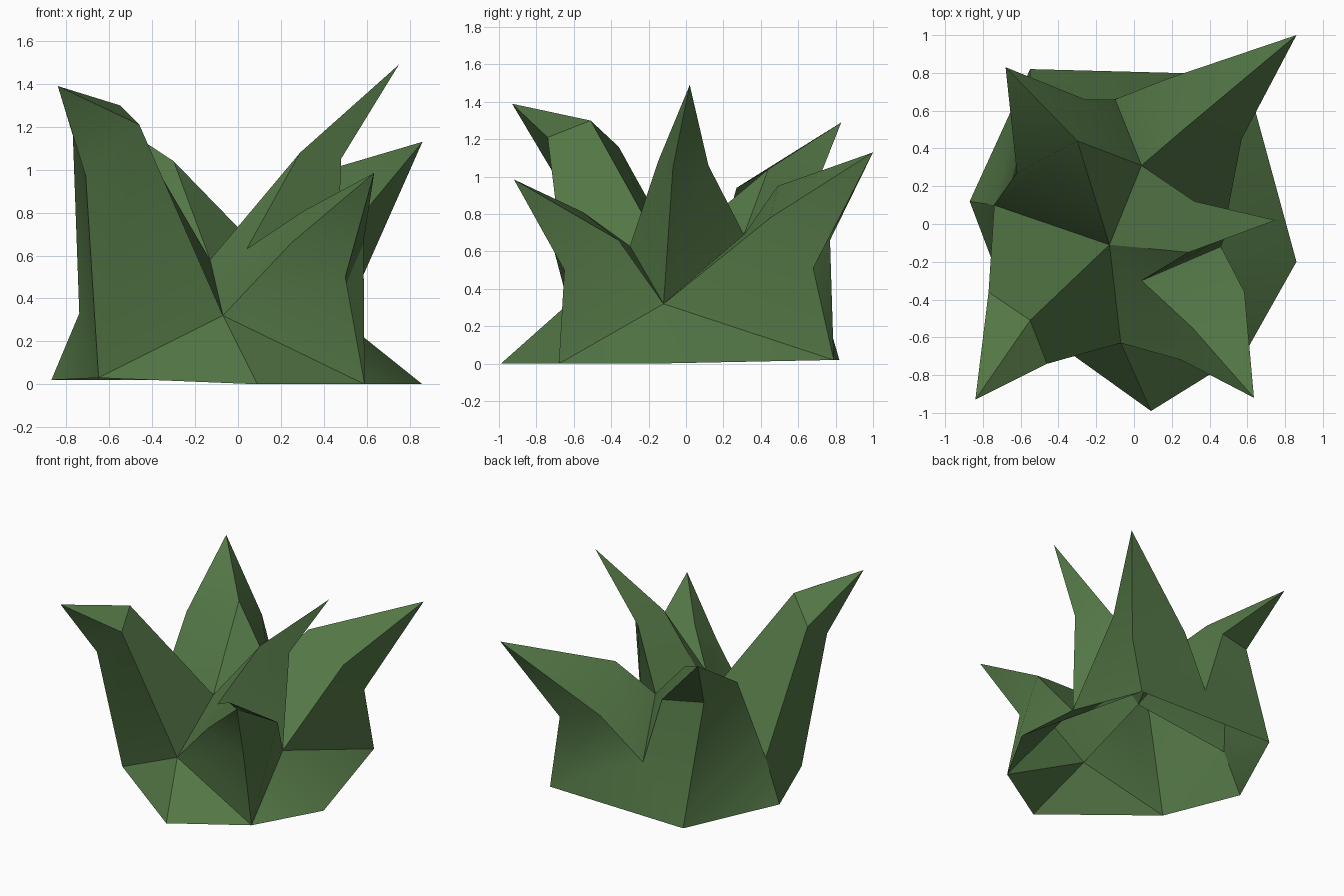
import bpy, bmesh, math

if "Cube" in bpy.data.objects:
    bpy.data.objects.remove(bpy.data.objects["Cube"])

# One flat green
green = bpy.data.materials.new("grass green")
green.diffuse_color = (0.088, 0.185, 0.062, 1)
green.use_nodes = True
green.node_tree.nodes["Principled BSDF"].inputs["Base Color"].default_value = green.diffuse_color

bm = bmesh.new()
V = lambda x, y, z: bm.verts.new((x, y, z))

# Ground outline (open underneath), counter-clockwise from the front
front, right_front, right = V(.09, -.99, 0), V(.59, -.68, 0), V(.86, -.20, 0)
right_back, left_back = V(.59, .79, .02), V(-.55, .82, .02)
left, left_front = V(-.87, .12, .02), V(-.65, -.46, .03)

# Notches between blades: four low ones on the outside, three in the crown
nf, nr, nb, nl = V(-.07, -.63, .32), V(.46, -.12, .32), V(-.10, .66, .34), V(-.74, .10, .33)
centre, mid_front, mid_back = V(-.13, -.11, .58), V(.04, -.30, .63), V(.04, .31, .69)


def blade(root, ring, tip):
    """Leaf blade: root loop -> bent middle ring -> pointed tip.
    A ring entry of None repeats the previous ring corner."""
    corners = []
    for co in ring:
        corners.append(V(*co) if co else corners[-1])
    top = V(*tip)
    n = len(root)
    for i in range(n):
        j = (i + 1) % n
        a, b = corners[i], corners[j]
        if a is b:
            bm.faces.new((root[i], root[j], a))
        else:
            bm.faces.new((root[i], root[j], b, a))
            bm.faces.new((a, b, top))


# Front left tall blade
blade((centre, nl, left_front, nf),
      ((-.55, -.51, 1.30), (-.77, -.36, 1.16), (-.71, -.68, .97), (-.46, -.74, 1.21)),
      (-.84, -.93, 1.39))
# Front right blade
blade((mid_front, nf, right_front, nr),
      ((.31, -.55, .81), (.25, -.72, .66), (.50, -.65, .50), (.585, -.36, .66)),
      (.635, -.92, .985))
# Tallest blade, leaning right
blade((centre, mid_front, nr, mid_back),
      ((.29, -.15, 1.08), None, (.48, -.07, 1.05), (.32, .12, 1.06)),
      (.75, .02, 1.49))
# Back right blade
blade((mid_back, nr, right_back, nb),
      ((.25, .49, .95), (.57, .45, .78), (.585, .68, .51), (.18, .77, .66)),
      (.86, 1.0, 1.13))
# Back left blade
blade((centre, mid_back, nb, left_back, nl),
      ((-.30, .44, 1.04), None, (-.26, .66, .86), (-.55, .57, .88), (-.62, .27, .94)),
      (-.68, .83, 1.29))

# Skirt triangles down to the ground, and the small crown gusset
for tri in ((nf, left_front, front), (nf, front, right_front),
            (nr, right_front, right), (nr, right, right_back),
            (nb, right_back, left_back), (nl, left_back, left),
            (nl, left, left_front), (centre, nf, mid_front)):
    bm.faces.new(tri)

# Consistent outward normals
bmesh.ops.recalc_face_normals(bm, faces=bm.faces[:])
bm.normal_update()
if sum(f.normal.z * f.calc_area() for f in bm.faces) < 0:
    bmesh.ops.reverse_faces(bm, faces=bm.faces[:])

mesh = bpy.data.meshes.new("grass_clump")
bm.to_mesh(mesh)
bm.free()
mesh.materials.append(green)
clump = bpy.data.objects.new("grass_clump", mesh)
bpy.context.collection.objects.link(clump)
bpy.context.view_layer.objects.active = clump
clump.select_set(True)
bpy.ops.object.shade_smooth_by_angle(angle=math.radians(30))
